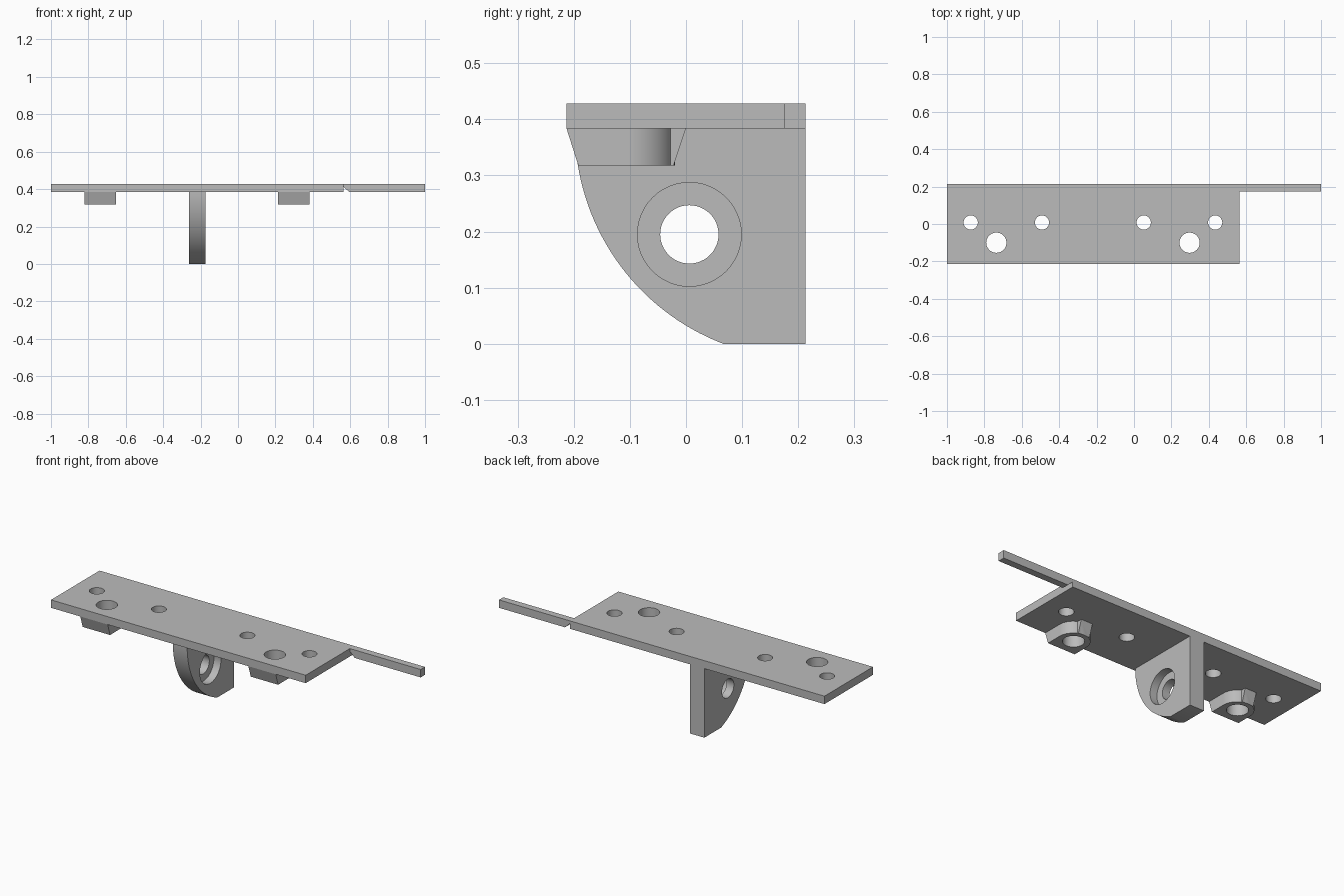
import bpy, bmesh, math
from mathutils import Vector

cube = bpy.data.objects.get("Cube")
if cube:
    bpy.data.objects.remove(cube, do_unlink=True)

grey = bpy.data.materials.new("plain grey")
grey.use_nodes = True
grey.diffuse_color = (0.5, 0.5, 0.5, 1)
grey.node_tree.nodes["Principled BSDF"].inputs["Base Color"].default_value = (0.5, 0.5, 0.5, 1)

TOP, UNDER, LOW = 0.428, 0.384, 0.318
FRONT, BACK = -0.213, 0.213
PLATE_END = 0.565


def prism(name, outline, axis, lo, hi):
    """Extrude a 2D outline along one axis; the outline uses the other two in order."""
    def place(p, t):
        co = list(p)
        co.insert("xyz".index(axis), t)
        return Vector(co)
    bm = bmesh.new()
    a = [bm.verts.new(place(p, lo)) for p in outline]
    b = [bm.verts.new(place(p, hi)) for p in outline]
    bm.faces.new(a)
    bm.faces.new(b)
    for i in range(len(a)):
        j = (i + 1) % len(a)
        bm.faces.new((a[i], a[j], b[j], b[i]))
    bmesh.ops.recalc_face_normals(bm, faces=bm.faces)
    mesh = bpy.data.meshes.new(name)
    bm.to_mesh(mesh)
    bm.free()
    mesh.materials.append(grey)
    obj = bpy.data.objects.new(name, mesh)
    bpy.context.collection.objects.link(obj)
    return obj


def arc(center, radius, start, end, steps):
    return [(center[0] + radius * math.cos(math.radians(start + (end - start) * i / steps)),
             center[1] + radius * math.sin(math.radians(start + (end - start) * i / steps)))
            for i in range(steps + 1)]


def combine(obj, tool, operation="DIFFERENCE"):
    """Apply a boolean and drop the tool object."""
    mod = obj.modifiers.new("boolean", "BOOLEAN")
    mod.operation, mod.solver, mod.object = operation, "EXACT", tool
    bpy.context.view_layer.update()
    graph = bpy.context.evaluated_depsgraph_get()
    mesh = bpy.data.meshes.new_from_object(obj.evaluated_get(graph))
    obj.modifiers.clear()
    obj.data = mesh
    bpy.data.objects.remove(tool, do_unlink=True)


def drill(obj, center, radius, axis, lo, hi):
    cutter = prism("cutter", arc(center, radius, 0, 360, 48)[:-1], axis, lo, hi)
    cutter.hide_render = True
    combine(obj, cutter)


parts = []

# Mounting plate with four screw holes and two larger holes
plate = prism("plate", [(-1, FRONT), (PLATE_END, FRONT), (PLATE_END, BACK), (-1, BACK)],
              "z", UNDER, TOP)
boss_xs = (-0.736, 0.297)
for x in (-0.873, -0.492, 0.052, 0.434):
    drill(plate, (x, 0.008), 0.038, "z", 0.3, 0.5)
for x in boss_xs:
    drill(plate, (x, -0.1), 0.054, "z", 0.3, 0.5)
parts.append(plate)

# Thin arm with a relief cut beneath its root
parts.append(prism("arm", [(PLATE_END, 0.412), (0.595, UNDER), (1, UNDER), (1, TOP),
                           (PLATE_END, TOP)], "y", 0.175, BACK))

# Curved rib with a counterbored hole
rib_x0, rib_x1 = -0.262, -0.174
radius = 0.411
foot = 180 + math.degrees(math.asin(UNDER / radius))
rib = prism("rib", arc((BACK, UNDER), radius, 180, foot, 32) + [(BACK, 0), (BACK, UNDER)],
            "x", rib_x0, rib_x1)
drill(rib, (0.006, 0.195), 0.052, "x", -0.4, 0)
drill(rib, (0.006, 0.195), 0.0925, "x", rib_x1 - 0.043, 0)
parts.append(rib)

# Rounded bosses with a sloped front and a wedge behind
for side, x in zip(("right", "left"), boss_xs):
    r = 0.084
    boss = prism(side + "_boss", arc((x, -0.104), r, 0, 180, 32)
                 + [(x - r, FRONT), (x + r, FRONT)], "z", LOW, UNDER)
    for v in boss.data.vertices:
        if v.co.z < LOW + 0.001 and v.co.y < FRONT + 0.001:
            v.co.y = -0.192
    wedge = prism("wedge", [(-0.12, LOW), (-0.022, LOW), (0, UNDER), (-0.12, UNDER)],
                  "x", x - 0.035, x + 0.035)
    combine(boss, wedge, "UNION")
    drill(boss, (x, -0.1), 0.054, "z", 0.2, 0.5)
    parts.append(boss)

# Smooth the round walls and keep the edges sharp
bpy.ops.object.select_all(action="DESELECT")
for obj in parts:
    obj.select_set(True)
bpy.context.view_layer.objects.active = plate
bpy.ops.object.shade_smooth_by_angle(angle=math.radians(30))
